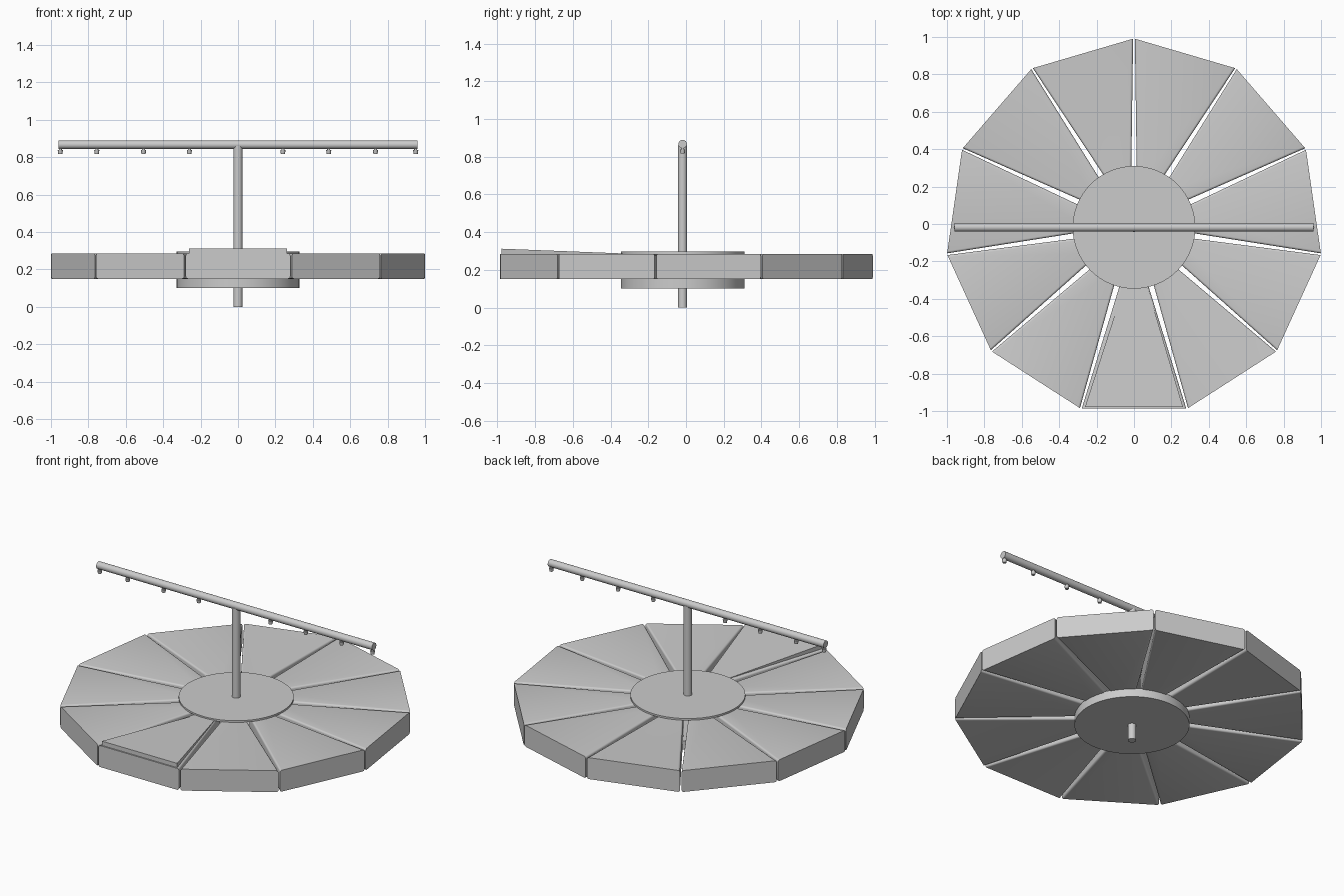
import bpy, bmesh, math

if "Cube" in bpy.data.objects:
    bpy.data.objects.remove(bpy.data.objects["Cube"])

CY = -0.018          # wheel axis offset in y
N = 11               # number of wedge trays
R = 1.01             # outer corner radius
HALF = math.pi / N
APO = R * math.cos(HALF)


def finish(bm, name, loc=(0, 0, 0), rot=(0, 0, 0)):
    bmesh.ops.recalc_face_normals(bm, faces=bm.faces[:])
    mesh = bpy.data.meshes.new(name)
    bm.to_mesh(mesh)
    bm.free()
    for p in mesh.polygons:
        p.use_smooth = True
    mesh.set_sharp_from_angle(angle=math.radians(30))
    ob = bpy.data.objects.new(name, mesh)
    ob.location, ob.rotation_euler = loc, rot
    bpy.context.collection.objects.link(ob)
    return ob


def cone(name, r1, r2, depth, loc, rot=(0, 0, 0), sides=32):
    bm = bmesh.new()
    bmesh.ops.create_cone(bm, cap_ends=True, segments=sides,
                          radius1=r1, radius2=r2, depth=depth)
    return finish(bm, name, loc, rot)


def wedge(name, angle, sections, bevel=0.0):
    """Radial block; sections hold (r, left half width, right half width, z0, z1)."""
    bm = bmesh.new()
    ends = []
    for r, left, right, z0, z1 in sections:
        ends.append([bm.verts.new(c) for c in
                     ((r, -left, z0), (r, right, z0), (r, right, z1), (r, -left, z1))])
    a, b = ends
    bm.faces.new(a)
    bm.faces.new(b[::-1])
    for i in range(4):
        j = (i + 1) % 4
        bm.faces.new((a[i], b[i], b[j], a[j]))
    if bevel:
        bm.edges.ensure_lookup_table()
        radial = [e for e in bm.edges if abs(e.verts[0].co.x - e.verts[1].co.x) > 0.1]
        bmesh.ops.bevel(bm, geom=radial, offset=bevel, segments=4,
                        profile=0.5, affect='EDGES')
    return finish(bm, name, (0, CY, 0), (0, 0, angle))


# wedge trays, sandwiched between the hub plates
t = math.tan(HALF)
inner = 0.24
w_in, w_out = inner * t - 0.016, APO * t - 0.005
for k in range(N):
    wedge(f"tray_{k + 1}", -math.pi / 2 + k * 2 * HALF,
          [(inner, w_in, w_in, 0.15, 0.285), (APO, w_out, w_out, 0.15, 0.285)], 0.012)

# raised sloping lid on the front tray
wedge("front_lid", -math.pi / 2,
      [(0.32, 0.055, 0.072, 0.27, 0.287), (APO - 0.008, 0.262, 0.262, 0.27, 0.312)])

# hub plates
cone("hub_bottom_plate", 0.328, 0.328, 0.055, (0, CY, 0.1275), sides=64)
cone("hub_top_plate", 0.328, 0.328, 0.012, (0, CY, 0.29), sides=64)

# central pole and overhead spray bar
cone("pole", 0.024, 0.024, 0.86, (0, CY, 0.43))
cone("spray_bar", 0.0225, 0.0225, 1.92, (0, CY, 0.867), (0, math.pi / 2, 0))

# nozzles under the bar
for i, x in enumerate((-0.95, -0.755, -0.505, -0.26, 0.24, 0.485, 0.735, 0.95)):
    cone(f"nozzle_stem_{i + 1}", 0.008, 0.008, 0.03, (x, CY, 0.84), sides=16)
    cone(f"nozzle_tip_{i + 1}", 0.011, 0.014, 0.02, (x, CY, 0.828), (0, 0, 0), 16)
